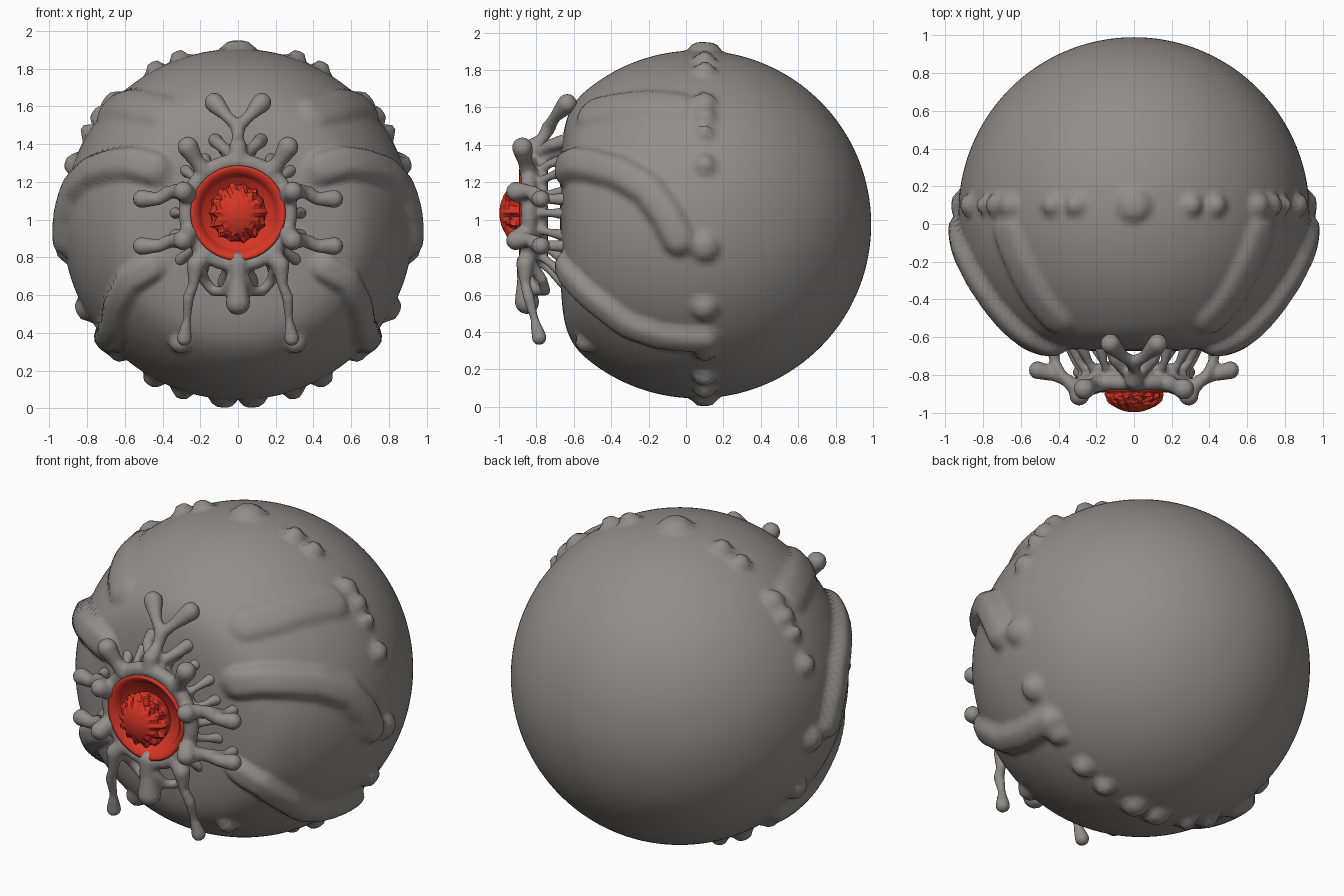
import bpy, bmesh, math, random
from mathutils import Vector
from mathutils.kdtree import KDTree

if "Cube" in bpy.data.objects:
    bpy.data.objects.remove(bpy.data.objects["Cube"])

random.seed(4)
CY, CZ, R = 0.06, 0.975, 0.93      # body centre and radius
EZ = 1.035                         # flower centre height


def material(name, rgb):
    m = bpy.data.materials.new(name)
    m.diffuse_color = (*rgb, 1)
    m.use_nodes = True
    m.node_tree.nodes["Principled BSDF"].inputs["Base Color"].default_value = m.diffuse_color
    return m


grey = material("warm grey", (0.285, 0.268, 0.252))
red = material("bright red", (0.68, 0.036, 0.018))


def add_object(name, me, mat, smooth=True):
    me.materials.append(mat)
    me.polygons.foreach_set("use_smooth", [smooth] * len(me.polygons))
    ob = bpy.data.objects.new(name, me)
    bpy.context.collection.objects.link(ob)
    return ob


def make(name, bm, mat, smooth=True):
    bmesh.ops.recalc_face_normals(bm, faces=bm.faces)
    me = bpy.data.meshes.new(name)
    bm.to_mesh(me)
    bm.free()
    return add_object(name, me, mat, smooth)


def flat_front(y):
    # squash the front cap of the sphere
    d = -0.5 - y
    return y if d < 0 else -0.5 - 0.18 * math.tanh(d / 0.18)


def on_body(x, z):
    # front-half body point for a given x, z
    q = max(0.0, R * R - x * x - (z - CZ) ** 2)
    return Vector((x, flat_front(CY - math.sqrt(q)), z))


def on_side(y, z):
    q = max(0.0, R * R - (y - CY) ** 2 - (z - CZ) ** 2)
    return Vector((math.sqrt(q), y, z))


def lathe(bm, profile, n, z):
    # profile of (radius, y) turned about the y axis
    rings = []
    for r, y in profile:
        if r < 1e-4:
            rings.append([bm.verts.new((0, y, z))] * n)
        else:
            rings.append([bm.verts.new((r * math.sin(2 * math.pi * k / n), y,
                                        z + r * math.cos(2 * math.pi * k / n))) for k in range(n)])
    for a, b in zip(rings, rings[1:]):
        for k in range(n):
            bm.faces.new(list(dict.fromkeys((a[k], a[(k + 1) % n], b[(k + 1) % n], b[k]))))


# raised ridges: (path points, half width, height)
ridges = [
    ([on_body(.44, 1.27), on_body(.56, 1.30), on_side(-.5, 1.29), on_side(-.35, 1.25),
      on_side(-.2, 1.16), on_side(-.1, 1.02), on_side(-.03, .88)], .10, .06),
    ([on_body(.46, .75), on_body(.57, .68), on_side(-.45, .54), on_side(-.32, .44),
      on_side(-.15, .38), on_side(.14, .36)], .085, .055),
    ([on_body(.42, 1.58), on_side(-.4, 1.60), on_side(-.22, 1.62), on_side(-.02, 1.60)], .11, .03),
]
stamps = []
for path, w, h in ridges:
    for a, b in zip(path, path[1:]):
        for i in range(7):
            stamps.append((a.lerp(b, i / 7), w, h))
# ring of studs round the middle: (x, z, width)
studs = [(0, 1.93, .10), (.31, 1.85, .06), (.44, 1.80, .06), (.68, 1.64, .07), (.73, 1.55, .07),
         (.80, 1.47, .05), (.89, 1.30, .065), (.95, .85, .085), (.82, .52, .075), (.66, .28, .07),
         (.46, .14, .065), (.30, .08, .06), (.08, .03, .08)]
for x, z, w in studs:
    d = Vector((x, 0, z - CZ)).normalized() * math.sqrt(R * R - .0016)
    stamps.append((Vector((d.x, CY + .04, CZ + d.z)), w, .045))
stamps.append((on_body(.31, .34), .06, .04))
tree = KDTree(len(stamps))
for i, s in enumerate(stamps):
    tree.insert(s[0], i)
tree.balance()

# body
bm = bmesh.new()
N = 110
prof = [(R * math.sin(math.pi * i / N), flat_front(CY - R * math.cos(math.pi * i / N))) for i in range(N + 1)]
lathe(bm, prof, 220, CZ)
for v in bm.verts:
    if -0.72 < v.co.y < 0.3:
        best = 0
        for c, i, dist in tree.find_range(Vector((abs(v.co.x), v.co.y, v.co.z)), .115):
            w, h = stamps[i][1:]
            if dist < w:
                best = max(best, h * (1 - (dist / w) ** 4) ** 1.5)
        if best:
            v.co += (v.co - Vector((0, CY, CZ))).normalized() * best
make("round_body", bm, grey)

# flower frame: chains of balls fused by a remesh
unit = bmesh.new()
bmesh.ops.create_icosphere(unit, subdivisions=2, radius=1)
unit.verts.index_update()
unit_v = [tuple(v.co) for v in unit.verts]
unit_f = [tuple(v.index for v in f.verts) for f in unit.faces]
unit.free()
verts, faces = [], []


def ball(x, y, z, r):
    o = len(verts)
    verts.extend((x + r * a, y + r * b, z + r * c) for a, b, c in unit_v)
    faces.extend((a + o, b + o, c + o) for a, b, c in unit_f)


def chain(pts, mirror=True):
    # pts of (x, y, z, radius)
    for s in ((1, -1) if mirror else (1,)):
        for a, b in zip(pts, pts[1:]):
            n = max(1, math.ceil(math.dist(a[:3], b[:3]) / (0.5 * min(a[3], b[3]))))
            for i in range(n + 1):
                x, y, z, r = (p + (q - p) * i / n for p, q in zip(a, b))
                ball(s * x, y, z, r)


def ring(r, y, t, n=72):
    for i in range(n):
        a = 2 * math.pi * i / n
        ball(r * math.sin(a), y, EZ + r * math.cos(a), t)


ring(.272, -.84, .045)
ring(.24, -.77, .035)
# upper horns
chain([(.17, -.84, 1.25, .05), (.22, -.86, 1.31, .04), (.265, -.875, 1.385, .058)])
# side arms with a forward knob and an outer knob
for z0, z1, z2 in ((1.12, 1.15, 1.11), (.94, .89, .86)):
    chain([(.25, -.84, z0, .05), (.29, -.91, z1, .055)])
    chain([(.29, -.89, z1, .05), (.35, -.83, z1, .036), (.42, -.80, z2, .035), (.51, -.775, z2, .05)])
    chain([(.38, -.81, z1, .03), (.42, -.73, z2, .028), (.43, -.66, z2, .035)])
# long lower legs
chain([(.17, -.84, .82, .05), (.225, -.86, .76, .05), (.235, -.86, .66, .028),
       (.265, -.84, .58, .032), (.27, -.81, .47, .022), (.285, -.785, .37, .042)])
# bottom drop and its side loops
chain([(0, -.85, .77, .06), (0, -.86, .68, .045), (0, -.85, .56, .068)], False)
chain([(.03, -.85, .69, .035), (.07, -.80, .62, .028), (.13, -.75, .62, .028),
       (.18, -.77, .68, .03), (.20, -.83, .76, .035)])
# top fork
chain([(0, -.84, 1.31, .05), (0, -.83, 1.38, .05), (0, -.77, 1.43, .032), (0, -.735, 1.49, .04)], False)
chain([(0, -.735, 1.49, .036), (.06, -.70, 1.55, .032), (.125, -.635, 1.62, .055)])
chain([(.05, -.78, 1.36, .03), (.10, -.72, 1.40, .035), (.12, -.65, 1.42, .04)])
# struts back to the body
for i in range(9):
    a = math.radians(12 + i * 19.5)
    s, c = math.sin(a), math.cos(a)
    t = random.uniform(.33, .40)
    chain([(.25 * s, -.80, EZ + .25 * c, .03), (.31 * s, -.73, EZ + .31 * c, .022),
           (t * s, -.65, EZ + t * c, .035)])
me = bpy.data.meshes.new("flower_frame")
me.from_pydata(verts, [], faces)
ob = add_object("flower_frame", me, grey)
rm = ob.modifiers.new("fuse", 'REMESH')
rm.mode = 'VOXEL'
rm.voxel_size = 0.012
rm.use_smooth_shade = True
sm = ob.modifiers.new("soften", 'SMOOTH')
sm.factor = 0.5
sm.iterations = 3

# red dish inside the ring
bm = bmesh.new()
lathe(bm, [(.245, -.80), (.252, -.888), (.235, -.892), (.20, -.85), (.185, -.81), (0, -.80)], 64, EZ)
make("red_dish", bm, red)

# rough spiky red core
bm = bmesh.new()
bmesh.ops.create_icosphere(bm, subdivisions=4, radius=1)
for v in bm.verts:
    d = v.co.normalized()
    a = math.atan2(d.z, d.x)
    edge = math.exp(-((d.y + .45) / .35) ** 2)
    k = 1 + edge * (.12 * math.cos(a * 14) + random.uniform(-.06, .08))
    v.co = Vector((d.x * .148 * k, -.885 + d.y * .113, EZ + d.z * .152 * k))
make("red_core", bm, red, False)
